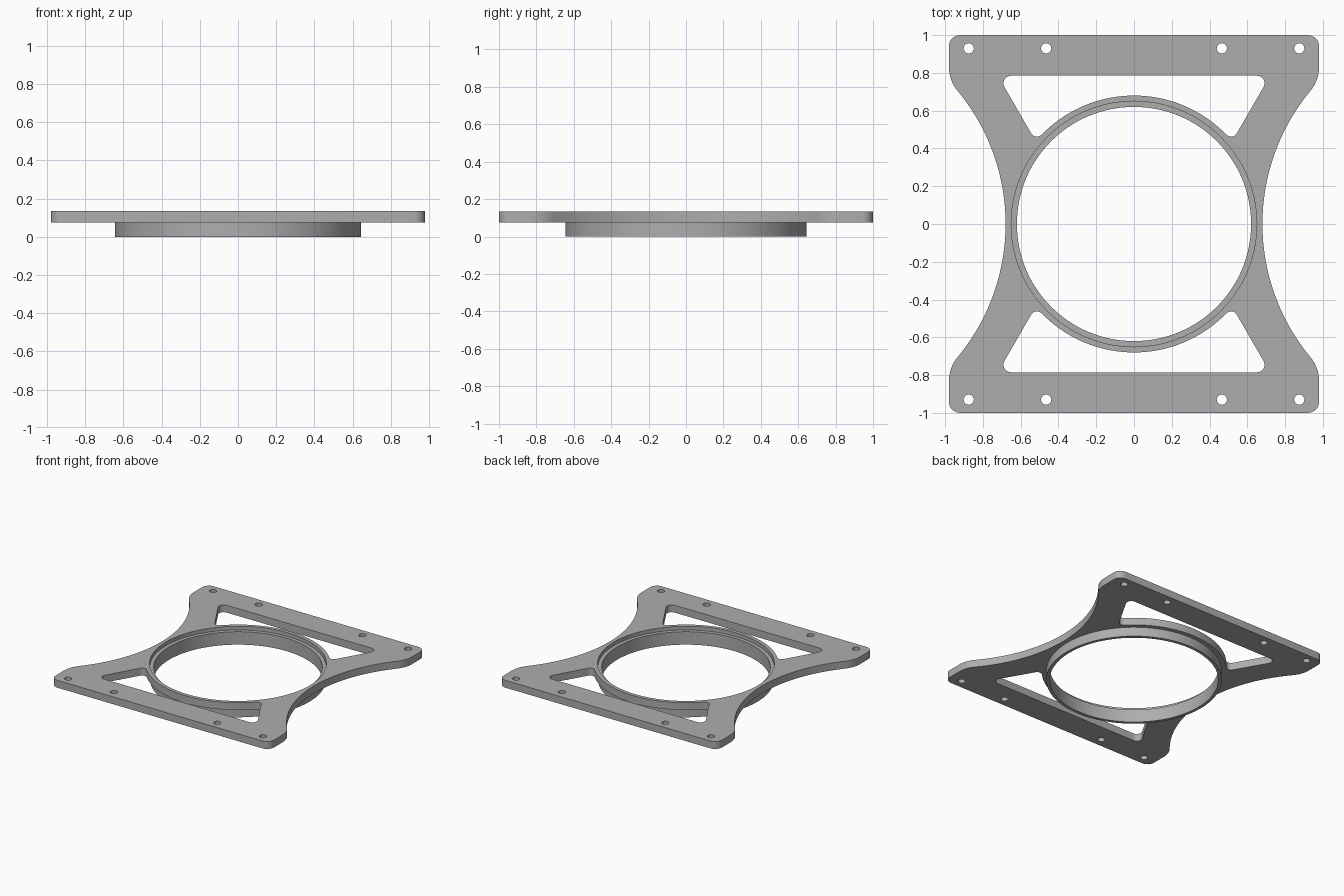
import bpy, bmesh
from math import sin, cos, atan2, sqrt, radians, degrees, tau

cube = bpy.data.objects.get("Cube")
if cube:
    bpy.data.objects.remove(cube, do_unlink=True)

BOTTOM, TOP, LEDGE = 0.075, 0.135, 0.105


def arc(cx, cy, r, start, end, n):
    """Points along an arc, angles in degrees."""
    angles = [radians(start + (end - start) * i / n) for i in range(n + 1)]
    return [(cx + r * cos(a), cy + r * sin(a)) for a in angles]


def circle(cx, cy, r, n):
    return arc(cx, cy, r, 0, 360, n)[:-1]


def flip_x(pts):
    return [(-x, y) for x, y in reversed(pts)]


def flip_y(pts):
    return [(x, -y) for x, y in reversed(pts)]


# Outer outline: rounded corner, convex shoulder, concave waist
waist, waist_r, shoulder_r, edge = 0.68, 1.105, 0.2, 0.98
dx = waist + waist_r - (edge - shoulder_r)
dy = sqrt((waist_r + shoulder_r) ** 2 - dx ** 2)
turn = degrees(atan2(dy, dx))
quarter = (arc(edge - 0.06, 0.94, 0.06, 90, 0, 8)
           + arc(edge - shoulder_r, dy, shoulder_r, 0, -turn, 10)
           + arc(waist + waist_r, 0, waist_r, 180 - turn, 180, 24)[1:])
side = quarter + flip_y(quarter)[1:]
outline = side + flip_x(side)

# Window: flat outer edge, slanted ends, arc around the bore
rim, tip_r, corner_r = 0.68, 0.035, 0.04
tip_x, tip_y = 0.514, 0.4975
tip_angle = degrees(atan2(tip_y, tip_x))
half = (arc(0, 0, rim, 90, tip_angle, 28)
        + arc(tip_x, tip_y, tip_r, tip_angle + 180, 330, 8)[1:]
        + arc(0.651, 0.745, corner_r, -30, 90, 10))
window = half + flip_x(half[1:])

# Bolt holes
holes = [circle(sx * x, sy * 0.93, 0.027, 24)
         for x in (0.465, 0.875) for sx in (-1, 1) for sy in (-1, 1)]

bm = bmesh.new()


def ring(pts, z):
    """Closed loop of vertices and edges."""
    vs = [bm.verts.new((x, y, z)) for x, y in pts]
    es = [bm.edges.new((vs[i - 1], vs[i])) for i in range(len(vs))]
    return vs, es


def bridge(a, b):
    for i in range(len(a)):
        bm.faces.new((a[i - 1], a[i], b[i], b[i - 1]))


# Plate walls
top_edges, bottom_edges = [], []
for loop in [outline, window, flip_y(window)] + holes:
    upper, upper_e = ring(loop, TOP)
    lower, lower_e = ring(loop, BOTTOM)
    bridge(upper, lower)
    top_edges += upper_e
    bottom_edges += lower_e

# Stepped bore and the collar hanging below the plate
profile = [(0.65, TOP), (0.65, LEDGE), (0.62, LEDGE),
           (0.62, 0), (0.645, 0), (0.645, BOTTOM)]
rings = [ring(circle(0, 0, r, 128), z) for r, z in profile]
for a, b in zip(rings, rings[1:]):
    bridge(a[0], b[0])
top_edges += rings[0][1]
bottom_edges += rings[-1][1]

# Flat plate faces
for edges, up in ((top_edges, 1), (bottom_edges, -1)):
    bmesh.ops.triangle_fill(bm, use_beauty=True, use_dissolve=False,
                            edges=edges, normal=(0, 0, up))
bmesh.ops.recalc_face_normals(bm, faces=bm.faces[:])

mesh = bpy.data.meshes.new("mounting_plate")
bm.to_mesh(mesh)
bm.free()
plate = bpy.data.objects.new("mounting_plate", mesh)
bpy.context.collection.objects.link(plate)

# Grey material
grey = bpy.data.materials.new("plain grey")
grey.use_nodes = True
colour = (0.42, 0.42, 0.42, 1)
grey.diffuse_color = colour
grey.node_tree.nodes["Principled BSDF"].inputs["Base Color"].default_value = colour
mesh.materials.append(grey)

# Smooth curved walls, sharp rims
bpy.ops.object.select_all(action="DESELECT")
plate.select_set(True)
bpy.context.view_layer.objects.active = plate
bpy.ops.object.shade_smooth_by_angle(angle=radians(30))
